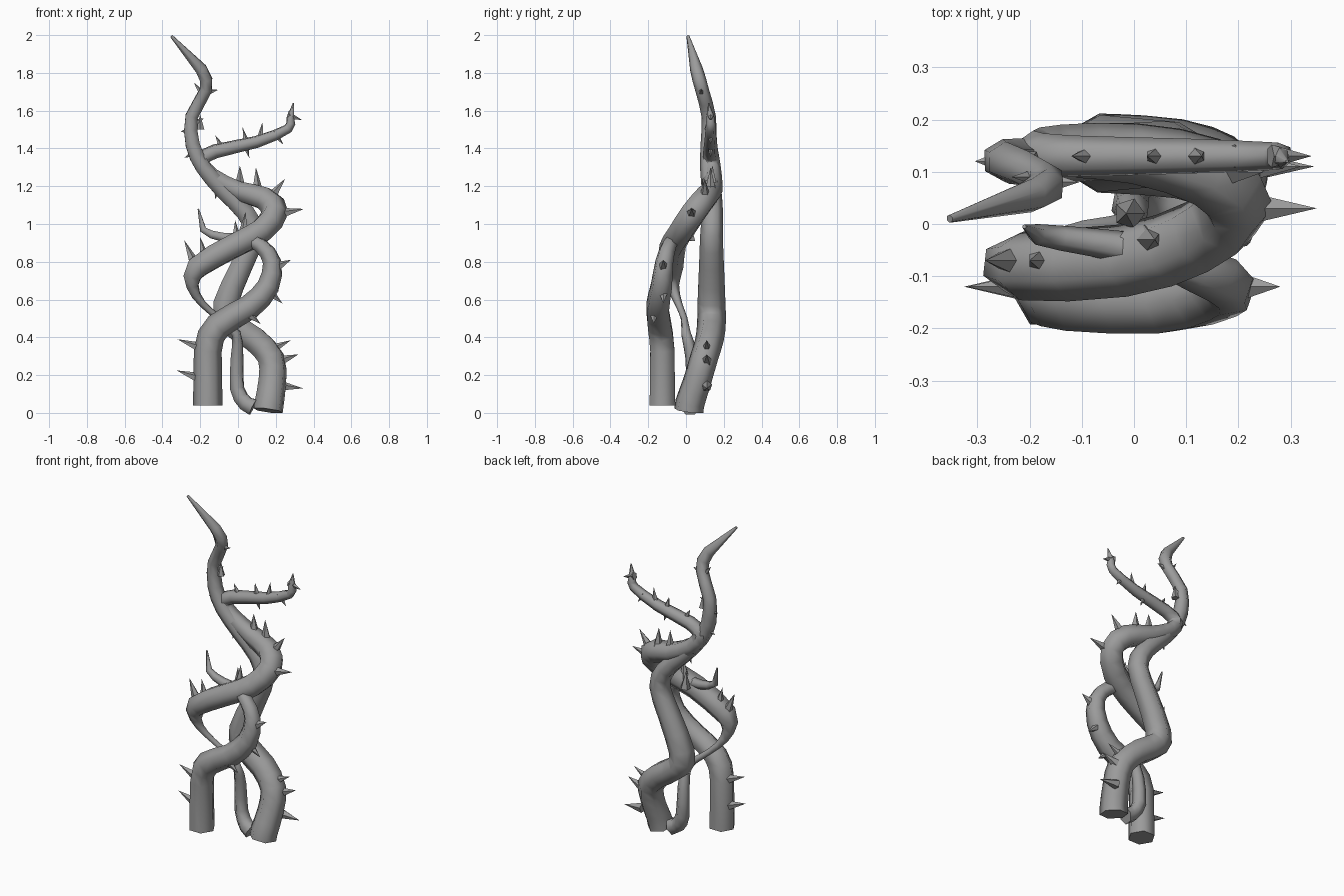
import bpy, bmesh
from mathutils import Vector

# Dark grey bark
bark = bpy.data.materials.new("bark")
bark.diffuse_color = (.33, .33, .33, 1)


def finish(obj, angle=1.1):
    bpy.ops.object.select_all(action='DESELECT')
    obj.select_set(True)
    bpy.context.view_layer.objects.active = obj
    if obj.type == 'CURVE':
        bpy.ops.object.convert(target='MESH')
    bpy.ops.object.shade_smooth_by_angle(angle=angle)


def rounded(pts):
    """Insert one smooth midpoint between each pair of points."""
    p = [Vector(q) for q in pts]
    out = [p[0]]
    for i in range(len(p) - 1):
        if 0 < i < len(p) - 2:
            out.append((9 * (p[i] + p[i + 1]) - p[i - 1] - p[i + 2]) / 16)
        out.append(p[i + 1])
    return out


def stem(name, pts):
    """Tapered six-sided stem along points (x, y, z, radius)."""
    pts = rounded(pts)
    cu = bpy.data.curves.new(name, 'CURVE')
    cu.dimensions = '3D'
    cu.bevel_depth = 1.0
    cu.bevel_resolution = 1
    cu.use_fill_caps = True
    sp = cu.splines.new('POLY')
    sp.points.add(len(pts) - 1)
    for p, (x, y, z, r) in zip(sp.points, pts):
        p.co = (x, y, z, 1)
        p.radius = r
    obj = bpy.data.objects.new(name, cu)
    bpy.context.collection.objects.link(obj)
    cu.materials.append(bark)
    finish(obj)


def thorns(name, y_default, items, r=0.03):
    """Five-sided cones from base (x, z) to tip (x, z) at depth y."""
    bm = bmesh.new()
    for bx, bz, tx, tz, *y in items:
        yy = y[0] if y else y_default
        a, b = Vector((bx, yy, bz)), Vector((tx, yy, tz))
        d = (b - a).normalized()
        a -= d * 0.02
        m = d.to_track_quat('Z', 'Y').to_matrix().to_4x4()
        m.translation = (a + b) / 2
        bmesh.ops.create_cone(bm, cap_ends=True, segments=5, radius1=r,
                              radius2=0.0, depth=(b - a).length, matrix=m)
    me = bpy.data.meshes.new(name)
    bm.to_mesh(me)
    bm.free()
    me.materials.append(bark)
    obj = bpy.data.objects.new(name, me)
    bpy.context.collection.objects.link(obj)


# Tall rear vine, from right base to the top tip
stem("rear_vine", [
    (.16, .015, .012, .08), (.165, .02, .05, .08), (.182, .06, .17, .076),
    (.175, .095, .29, .076), (.085, .125, .39, .076), (-.045, .135, .48, .076),
    (-.065, .135, .58, .074), (.02, .135, .78, .066), (.085, .135, .94, .06),
    (.04, .14, 1.06, .056), (-.08, .135, 1.18, .052), (-.185, .12, 1.3, .046),
    (-.24, .12, 1.42, .043), (-.245, .12, 1.57, .038), (-.17, .085, 1.71, .036),
    (-.195, .055, 1.82, .034), (-.353, .01, 1.995, .008)])

# Front vine, from left base, ending in a thin twig
stem("front_vine", [
    (-.16, -.125, .04, .078), (-.16, -.125, .33, .074), (-.105, -.14, .46, .072),
    (.06, -.15, .56, .066), (.16, -.13, .67, .06), (.18, -.115, .8, .05),
    (.12, -.09, .885, .042), (.03, -.055, .92, .034), (-.08, -.035, .93, .027),
    (-.185, -.02, .97, .02), (-.21, -.005, 1.08, .004)])

# Middle vine: thin root, thick loop, upper side branch
stem("middle_vine", [
    (.08, .02, .03, .05), (.04, .025, .05, .045), (-.005, .04, .13, .04),
    (-.005, .03, .3, .035), (-.01, .0, .42, .026), (-.1, -.01, .5, .018),
    (-.19, -.04, .58, .02), (-.24, -.07, .67, .035), (-.215, -.08, .77, .066),
    (-.02, -.07, .885, .07), (.12, -.025, .96, .072), (.195, .04, 1.06, .073),
    (.14, .1, 1.135, .068), (.0, .135, 1.175, .058), (-.14, .14, 1.255, .05),
    (-.19, .135, 1.335, .044), (-.12, .13, 1.385, .04), (.1, .13, 1.435, .034),
    (.265, .13, 1.505, .027), (.277, .13, 1.56, .022), (.293, .12, 1.64, .003)])

# Thorns along each vine
thorns("rear_vine_thorns", .11, [
    (.24, .28, .32, .31), (.24, .14, .345, .13, .11), (.19, .34, .28, .385)])
thorns("rear_vine_small_thorns", .12, [
    (-.19, 1.69, -.235, 1.75, .09), (-.15, 1.7, -.105, 1.71, .08),
    (-.22, 1.54, -.18, 1.56), (-.27, 1.49, -.305, 1.49),
    (-.24, 1.37, -.285, 1.35), (-.11, 1.18, -.12, 1.13),
    (-.2, 1.52, -.2, 1.58)], .023)
thorns("front_vine_thorns", -.12, [
    (-.225, .19, -.325, .225), (-.215, .35, -.32, .39),
    (.06, .52, .12, .47, -.17), (.175, .63, .235, .58), (.22, .78, .28, .81)])
thorns("middle_vine_thorns", -.07, [
    (-.24, .81, -.285, .915), (-.18, .83, -.2, .93, -.07),
    (.03, .96, .04, 1.065, -.03), (-.01, .93, -.015, 1.02, .02),
    (.25, 1.06, .35, 1.08, .03), (.19, 1.16, .25, 1.24, .1),
    (.1, 1.2, .095, 1.3, .13), (.01, 1.22, .01, 1.31, .14)])
thorns("side_branch_thorns", .13, [
    (-.09, 1.41, -.12, 1.47), (.04, 1.44, .025, 1.51),
    (.12, 1.46, .13, 1.54), (.04, 1.41, .06, 1.35),
    (.2, 1.47, .24, 1.42), (.28, 1.57, .34, 1.55)], .023)
